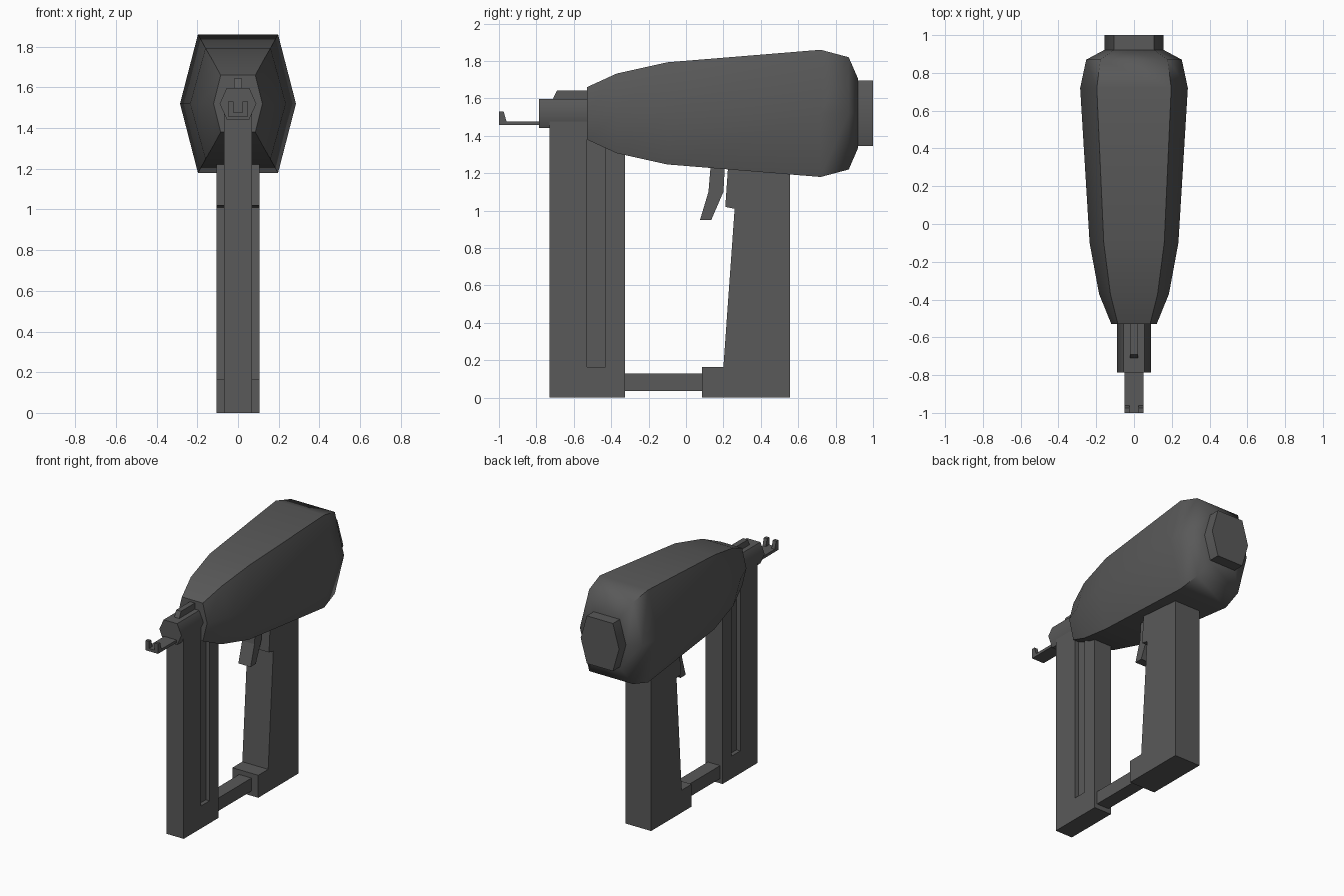
import bpy, bmesh, math

if "Cube" in bpy.data.objects:
    bpy.data.objects.remove(bpy.data.objects["Cube"])

grey = bpy.data.materials.new("dark_grey")
grey.diffuse_color = (0.1, 0.1, 0.1, 1)
grey.use_nodes = True
grey.node_tree.nodes["Principled BSDF"].inputs["Base Color"].default_value = grey.diffuse_color


def finish(name, bm, smooth=None):
    bmesh.ops.recalc_face_normals(bm, faces=bm.faces)
    mesh = bpy.data.meshes.new(name)
    bm.to_mesh(mesh)
    bm.free()
    mesh.materials.append(grey)
    ob = bpy.data.objects.new(name, mesh)
    bpy.context.collection.objects.link(ob)
    if smooth:
        bpy.ops.object.select_all(action='DESELECT')
        ob.select_set(True)
        bpy.context.view_layer.objects.active = ob
        bpy.ops.object.shade_smooth_by_angle(angle=math.radians(smooth))
    return ob


def plate(name, profile, x0, x1):
    """Side profile of (y, z) points extruded from x0 to x1."""
    bm = bmesh.new()
    face = bm.faces.new([bm.verts.new((x0, y, z)) for y, z in profile])
    ext = bmesh.ops.extrude_face_region(bm, geom=[face])
    for v in ext["geom"]:
        if isinstance(v, bmesh.types.BMVert):
            v.co.x = x1
    return finish(name, bm)


def box(name, x, y0, y1, z0, z1):
    return plate(name, [(y0, z0), (y1, z0), (y1, z1), (y0, z1)], -x, x)


def hex_loft(name, sections, zc=1.52):
    """Loft hexagons given as (y, half width, flat half width, half height)."""
    bm = bmesh.new()
    rings = []
    for y, w, f, h in sections:
        pts = [(w, 0), (f, h), (-f, h), (-w, 0), (-f, -h), (f, -h)]
        rings.append([bm.verts.new((x, y, zc + z)) for x, z in pts])
    for a, b in zip(rings, rings[1:]):
        for i in range(6):
            j = (i + 1) % 6
            bm.faces.new((a[i], a[j], b[j], b[i]))
    bm.faces.new(rings[0])
    bm.faces.new(rings[-1])
    return finish(name, bm, 55)


# Housing, rear cap and nose barrel
hex_loft("housing", [
    (-0.53, 0.12, 0.085, 0.14),
    (-0.37, 0.185, 0.125, 0.213),
    (-0.10, 0.235, 0.16, 0.273),
    (0.72, 0.285, 0.197, 0.34),
    (0.87, 0.253, 0.178, 0.30),
    (0.92, 0.16, 0.11, 0.185)])
hex_loft("rear_cap", [(0.90, 0.156, 0.106, 0.175), (1.0, 0.156, 0.106, 0.175)])
hex_loft("nose_barrel", [(-0.785, 0.09, 0.055, 0.078), (-0.50, 0.09, 0.055, 0.078)])

# Sight on the barrel
plate("sight", [(-0.71, 1.59), (-0.50, 1.59), (-0.50, 1.643), (-0.69, 1.643), (-0.71, 1.60)],
      -0.02, 0.02)

# Nose plate with two upturned prongs
box("nose_plate", 0.05, -1.0, -0.77, 1.457, 1.477)
for side, name in ((-1, "left_prong"), (1, "right_prong")):
    plate(name, [(-1.0, 1.457), (-0.96, 1.457), (-0.96, 1.477), (-0.975, 1.53), (-1.0, 1.53)],
          side * 0.023, side * 0.05)

# Nail magazine: slotted frame around a thinner core
plate("magazine_frame", [(-0.73, 0), (-0.325, 0), (-0.325, 1.38), (-0.43, 1.40), (-0.43, 0.165),
                         (-0.53, 0.165), (-0.53, 1.50), (-0.73, 1.50)], -0.07, 0.07)
box("magazine_core", 0.04, -0.54, -0.42, 0.15, 1.42)

# Bar joining magazine and grip
box("link_bar", 0.05, -0.34, 0.10, 0.035, 0.13)

# Grip with foot
plate("grip", [(0.085, 0), (0.555, 0), (0.555, 1.28), (0.228, 1.28), (0.21, 1.02), (0.26, 1.01),
               (0.20, 0.165), (0.085, 0.165)], -0.105, 0.105)

# Trigger
plate("trigger", [(0.135, 1.28), (0.21, 1.28), (0.2, 1.10), (0.135, 0.95), (0.075, 0.95),
                  (0.12, 1.10)], -0.05, 0.05)
